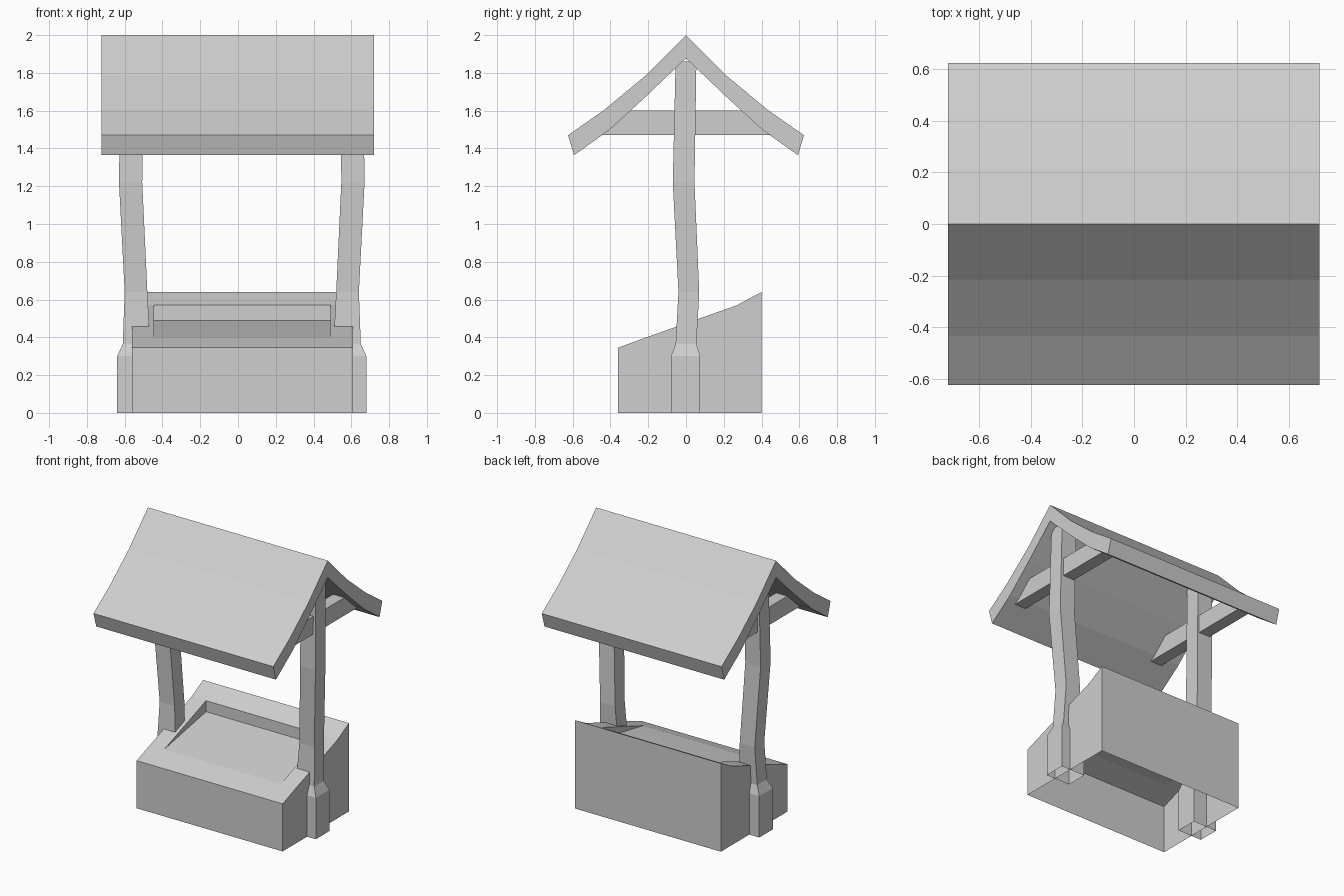
import bpy, bmesh

old = bpy.data.objects.get("Cube")
if old:
    bpy.data.objects.remove(old, do_unlink=True)

GREY = (0.62, 0.62, 0.62, 1.0)
grey = bpy.data.materials.new("plain grey")
grey.use_nodes = True
grey.diffuse_color = GREY
grey.node_tree.nodes["Principled BSDF"].inputs["Base Color"].default_value = GREY


def finish(name, bm):
    bmesh.ops.remove_doubles(bm, verts=bm.verts, dist=0.0005)
    bmesh.ops.recalc_face_normals(bm, faces=bm.faces)
    mesh = bpy.data.meshes.new(name)
    bm.to_mesh(mesh)
    bm.free()
    mesh.materials.append(grey)
    obj = bpy.data.objects.new(name, mesh)
    bpy.context.collection.objects.link(obj)
    return obj


def face(bm, points):
    return bm.faces.new([bm.verts.new(p) for p in points])


def extrude_x(name, profile, x0, x1):
    """Solid made by sweeping a closed (y, z) profile from x0 to x1."""
    bm = bmesh.new()
    end = face(bm, [(x0, y, z) for y, z in profile])
    out = bmesh.ops.extrude_face_region(bm, geom=[end], use_keep_orig=True)
    for v in out["geom"]:
        if isinstance(v, bmesh.types.BMVert):
            v.co.x = x1
    return finish(name, bm)


# Trough: open underneath, sloping rim with a sunken panel
xs = [-0.56, -0.445, 0.49, 0.61]
rim = [(-0.36, 0.345), (-0.21, 0.40), (0.27, 0.57), (0.40, 0.64)]
bm = bmesh.new()
for i in range(3):
    for j in range(3):
        if (i, j) != (1, 1):
            a, b = rim[j], rim[j + 1]
            face(bm, [(xs[i], *a), (xs[i + 1], *a), (xs[i + 1], *b), (xs[i], *b)])
    for y, z in (rim[0], rim[-1]):
        face(bm, [(xs[i], y, 0), (xs[i + 1], y, 0), (xs[i + 1], y, z), (xs[i], y, z)])
for x in (xs[0], xs[-1]):
    face(bm, [(x, rim[0][0], 0)] + [(x, y, z) for y, z in rim] + [(x, rim[-1][0], 0)])

# Sunken panel slopes down from the rim's front edge
l, r = xs[1], xs[2]
front, back = rim[1], rim[2]
low = (back[0], 0.49)
face(bm, [(l, *front), (r, *front), (r, *low), (l, *low)])
face(bm, [(l, *low), (r, *low), (r, *back), (l, *back)])
for x in (l, r):
    face(bm, [(x, *front), (x, *low), (x, *back)])
finish("trough", bm)

# Crooked posts on square footings: z, inner and outer offset, y range
MID = 0.02
sections = [
    (0.0, 0.47, 0.66, -0.08, 0.075),
    (0.30, 0.47, 0.66, -0.08, 0.075),
    (0.365, 0.485, 0.63, -0.055, 0.055),
    (0.64, 0.50, 0.62, -0.04, 0.07),
    (1.22, 0.527, 0.65, -0.07, 0.045),
    (1.86, 0.522, 0.642, -0.055, 0.055),
]
for side, label in ((1, "left"), (-1, "right")):
    bm = bmesh.new()
    rings = []
    for z, inner, outer, y0, y1 in sections:
        a, b = MID + side * inner, MID + side * outer
        rings.append([bm.verts.new(p) for p in
                      ((a, y0, z), (b, y0, z), (b, y1, z), (a, y1, z))])
    for lower, upper in zip(rings, rings[1:]):
        for k in range(4):
            n = (k + 1) % 4
            bm.faces.new((lower[k], lower[n], upper[n], upper[k]))
    bm.faces.new(rings[-1])
    finish(label + "_post", bm)

    # Tie beam from one roof slope to the other
    c = MID + side * 0.582
    extrude_x(label + "_tie_beam",
              [(-0.45, 1.47), (0.45, 1.47), (0.33, 1.6), (-0.33, 1.6)],
              c - 0.045, c + 0.045)

# Gable roof: bent slab, mirrored about the ridge
top = [(0, 2.0), (0.217, 1.783), (0.434, 1.603), (0.624, 1.47)]
under = [(0.593, 1.364), (0.407, 1.497), (0.217, 1.67), (0, 1.878)]
half = top + under
profile = half + [(-y, z) for y, z in reversed(half) if y > 0]
extrude_x("roof", profile, -0.722, 0.72)
